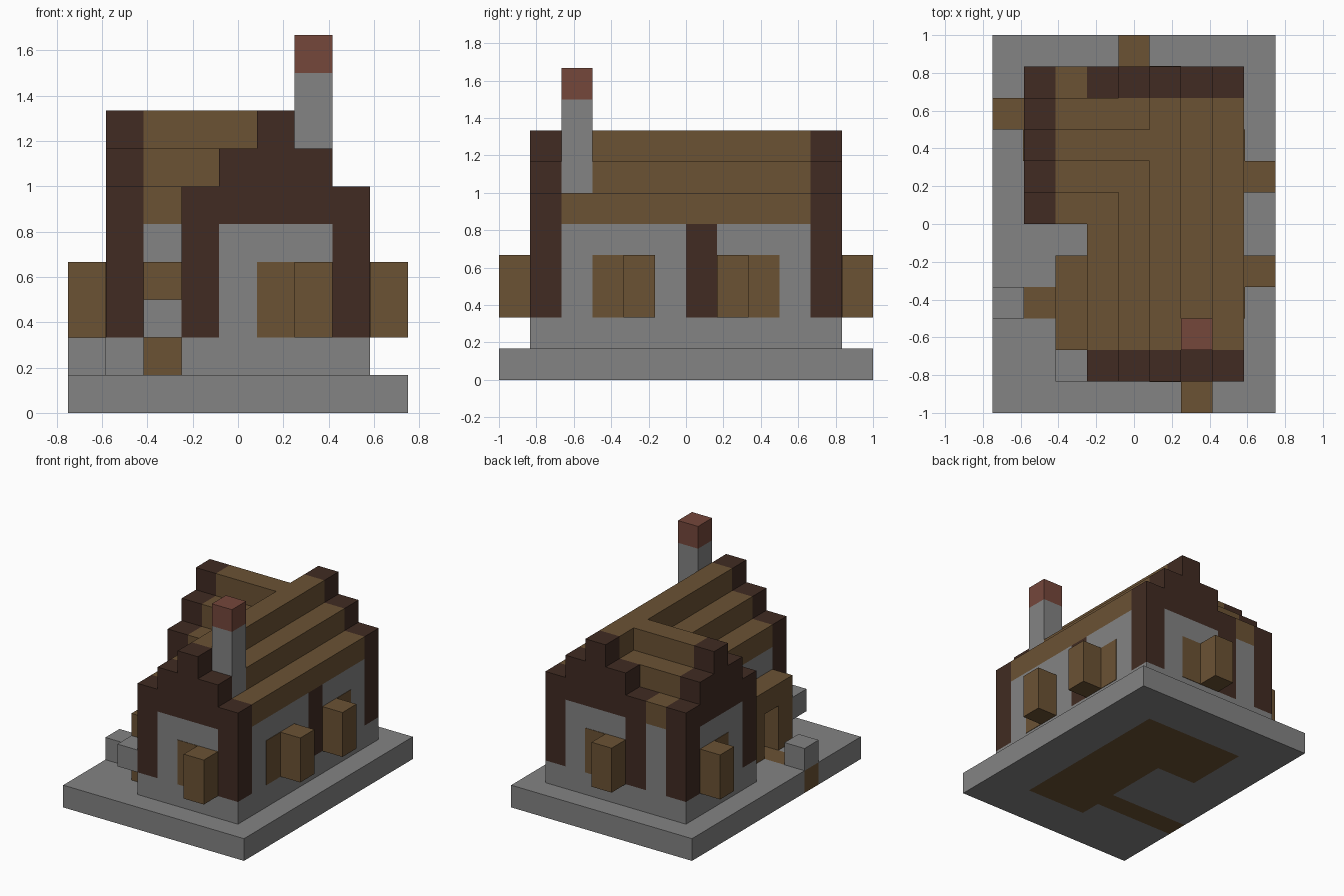
import bpy, bmesh
from mathutils import Matrix, Vector

cube = bpy.data.objects.get("Cube")
if cube:
    bpy.data.objects.remove(cube, do_unlink=True)

CELL = 1 / 6                            # the house sits on a grid of cubes
ORIGIN = Vector((-0.75, -1.0, 0.0))


def material(name, rgb):
    m = bpy.data.materials.new(name)
    m.use_nodes = True
    m.diffuse_color = (*rgb, 1)
    m.node_tree.nodes["Principled BSDF"].inputs["Base Color"].default_value = (*rgb, 1)
    return m


STONE = material("grey_stone", (0.227, 0.227, 0.227))
WOOD = material("brown_wood", (0.147, 0.084, 0.034))
TIMBER = material("dark_timber", (0.052, 0.024, 0.016))
BRICK = material("red_brick", (0.178, 0.063, 0.044))


def finish(name, bm, *mats):
    mesh = bpy.data.meshes.new(name)
    bm.to_mesh(mesh)
    bm.free()
    for m in mats:
        mesh.materials.append(m)
    obj = bpy.data.objects.new(name, mesh)
    bpy.context.collection.objects.link(obj)
    return obj


def part(name, mat, *boxes):
    """Join boxes given as cell ranges (x0, x1, y0, y1, z0, z1)."""
    bm = bmesh.new()
    for x0, x1, y0, y1, z0, z1 in boxes:
        low, high = Vector((x0, y0, z0)) * CELL, Vector((x1, y1, z1)) * CELL
        place = Matrix.Translation(ORIGIN + (low + high) / 2)
        bmesh.ops.create_cube(bm, size=1, matrix=place @ Matrix.Diagonal((*(high - low), 1)))
    return finish(name, bm, mat)


def gable(name, start, depth, along_y=False):
    """Stepped timber gable, five cells wide, with a post at each end."""
    spans = [(0, 1, 2, 5), (4, 5, 2, 5)] + [(s, 5 - s, 5 + s, 6 + s) for s in range(3)]
    boxes = []
    for a, b, z0, z1 in spans:
        a, b = a + start, b + start
        flat = (depth, depth + 1, a, b) if along_y else (a, b, depth, depth + 1)
        boxes.append((*flat, z0, z1))
    part(name, TIMBER, *boxes)


# Base slab with an inlaid wooden floor and entrance path
def is_floor(x, y):
    hall = 4 <= x < 7 and 2 <= y < 10
    wing = 2 <= x < 4 and 7 <= y < 10
    path = x < 4 and 3 <= y < 4
    return hall or wing or path


bm = bmesh.new()
bmesh.ops.create_grid(bm, x_segments=9, y_segments=12, size=1,
                      matrix=Matrix.Diagonal((0.75, 1, 1, 1)))
top = bmesh.ops.extrude_face_region(bm, geom=bm.faces[:])["geom"]
bmesh.ops.translate(bm, vec=(0, 0, CELL), verts=[g for g in top if isinstance(g, bmesh.types.BMVert)])
bmesh.ops.recalc_face_normals(bm, faces=bm.faces[:])
for face in bm.faces:
    cell = (face.calc_center_median() - ORIGIN) / CELL
    face.material_index = int(is_floor(cell.x, cell.y))
finish("base_slab", bm, STONE, WOOD)

# Foundation course
runs = [(3, 8, 1, 2), (7, 8, 2, 10), (1, 8, 10, 11), (1, 2, 6, 10),
        (2, 4, 6, 7), (3, 4, 4, 6), (3, 4, 2, 3)]
part("foundation", STONE, *[(*r, 1, 2) for r in runs])

# Stone walls between the timber posts
panels = [(4, 7, 1, 2), (7, 8, 2, 6), (7, 8, 7, 10), (4, 7, 10, 11), (2, 3, 10, 11),
          (1, 2, 7, 10), (2, 4, 6, 7), (3, 4, 4, 6), (3, 4, 2, 3)]
part("walls", STONE, *[(*p, 2, 5) for p in panels])
part("wall_over_door", STONE, (3, 4, 3, 4, 3, 5))

# Timber gables and side post
gable("front_gable", 3, 1)
gable("back_gable", 3, 10)
gable("wing_gable", 6, 1, along_y=True)
part("side_post", TIMBER, (7, 8, 6, 7, 2, 5))

# Stepped roofs
part("main_roof", WOOD, (3, 4, 2, 10, 5, 6), (7, 8, 2, 10, 5, 6),
     (4, 5, 2, 10, 6, 7), (6, 7, 3, 10, 6, 7), (5, 6, 2, 10, 7, 8))
part("wing_roof", WOOD, (2, 3, 6, 7, 5, 6), (2, 3, 10, 11, 5, 6),
     (2, 4, 7, 8, 6, 7), (2, 4, 9, 10, 6, 7), (2, 5, 8, 9, 7, 8))

# Chimney
part("chimney", STONE, (6, 7, 2, 3, 1, 9))
part("chimney_cap", BRICK, (6, 7, 2, 3, 9, 10))

# Door frame, with the stone blocks beside the entrance
part("door_frame", WOOD, (2, 3, 2, 3, 1, 3), (2, 3, 4, 5, 1, 3), (2, 3, 2, 5, 3, 4))
part("door_block", STONE, (2, 3, 1, 2, 2, 3))
part("path_step", STONE, (0, 1, 3, 4, 1, 2))

# Windows: a thin flush panel beside a projecting shutter
T = 0.02
windows = {
    "front": ((5, 6, 1 - T, 1), (6, 7, 0, 1)),
    "back": ((5, 6, 11, 11 + T), (4, 5, 11, 12)),
    "left_side_front": ((8, 8 + T, 3, 4), (8, 9, 4, 5)),
    "left_side_back": ((8, 8 + T, 8, 9), (8, 9, 7, 8)),
    "wing": ((1 - T, 1, 8, 9), (0, 1, 9, 10)),
}
for side, (panel, shutter) in windows.items():
    part(side + "_window_panel", WOOD, (*panel, 2, 4))
    part(side + "_shutter", WOOD, (*shutter, 2, 4))
